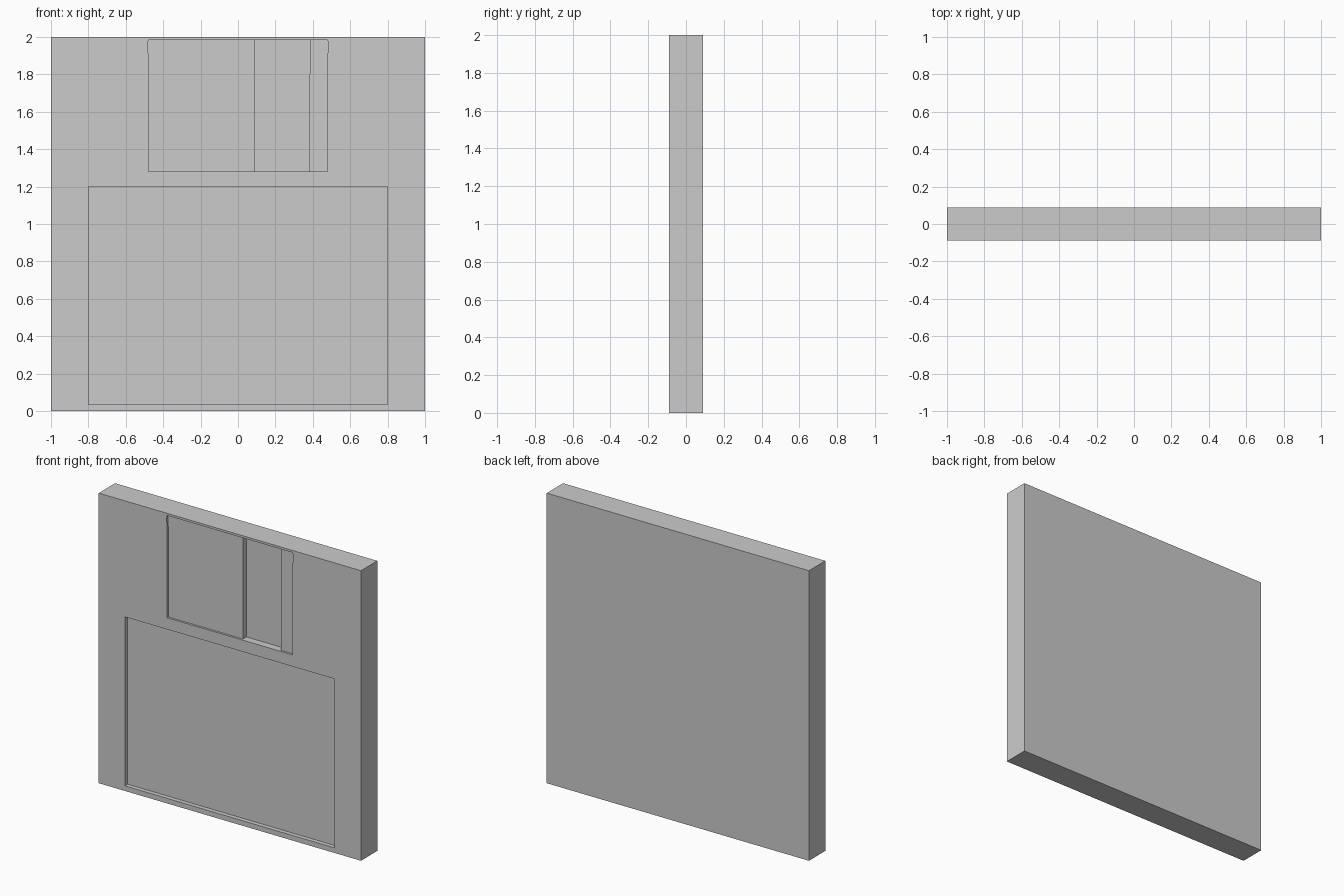
import bpy, bmesh

if "Cube" in bpy.data.objects:
    bpy.data.objects.remove(bpy.data.objects["Cube"])

HALF_T = 0.089          # half thickness of the disk case
FRONT = -HALF_T


def prism(name, outline, y0, y1):
    """Extrude an (x, z) outline along y."""
    bm = bmesh.new()
    face = bm.faces.new([bm.verts.new((x, y0, z)) for x, z in outline])
    ext = bmesh.ops.extrude_face_region(bm, geom=[face])
    verts = [g for g in ext["geom"] if isinstance(g, bmesh.types.BMVert)]
    bmesh.ops.translate(bm, verts=verts, vec=(0, y1 - y0, 0))
    bmesh.ops.recalc_face_normals(bm, faces=bm.faces)
    mesh = bpy.data.meshes.new(name)
    bm.to_mesh(mesh)
    bm.free()
    obj = bpy.data.objects.new(name, mesh)
    bpy.context.collection.objects.link(obj)
    return obj


def carve(target, name, outline, depth):
    """Sink a pocket of the given depth into the front face."""
    cutter = prism(name, outline, FRONT - 0.1, FRONT + depth)
    cutter.hide_render = True
    mod = target.modifiers.new(name, 'BOOLEAN')
    mod.operation = 'DIFFERENCE'
    mod.solver = 'EXACT'
    mod.object = cutter
    bpy.context.view_layer.objects.active = target
    bpy.ops.object.modifier_apply(modifier=name)
    bpy.data.objects.remove(cutter)


# Square case
case = prism("disk_case", [(-1, 0), (1, 0), (1, 2), (-1, 2)], FRONT, HALF_T)

# Label recess
carve(case, "label_recess",
      [(-0.8, 0.035), (0.8, 0.035), (0.8, 1.2), (-0.8, 1.2)], 0.03)

# Shallow shutter recess, flaring slightly near the top
right = [(0.478, 1.28), (0.478, 1.88), (0.483, 1.97), (0.478, 1.985)]
carve(case, "shutter_recess",
      right + [(-x, z) for x, z in reversed(right)], 0.014)

# Deeper access slot inside the shutter
carve(case, "shutter_slot",
      [(0.09, 1.28), (0.381, 1.28), (0.381, 1.6), (0.386, 1.985),
       (0.09, 1.985)], 0.052)
